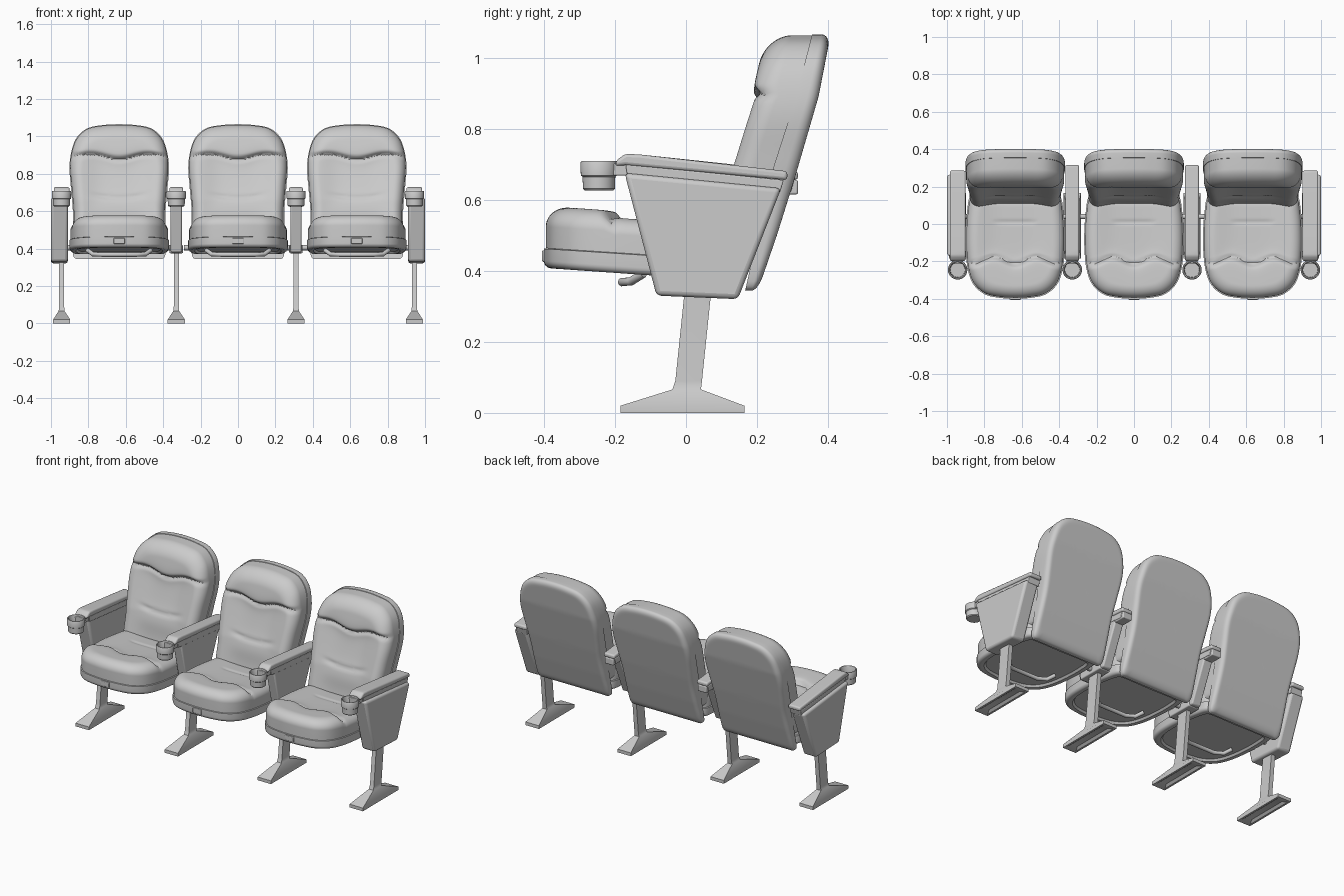
import bpy, bmesh
from math import sin, cos, pi, exp, sqrt
from mathutils import Vector

if "Cube" in bpy.data.objects:
    bpy.data.objects.remove(bpy.data.objects["Cube"])


def loft(name, rings, bevel=0):
    """Skin a list of closed rings of 3D points and cap both ends."""
    bm = bmesh.new()
    rows = [[bm.verts.new(p) for p in r] for r in rings]
    n = len(rows[0])
    for a, b in zip(rows, rows[1:]):
        for i in range(n):
            j = (i + 1) % n
            bm.faces.new((a[i], a[j], b[j], b[i]))
    bm.faces.new(rows[0])
    bm.faces.new(rows[-1])
    bmesh.ops.recalc_face_normals(bm, faces=bm.faces)
    me = bpy.data.meshes.new(name)
    bm.to_mesh(me)
    bm.free()
    ob = bpy.data.objects.new(name, me)
    bpy.context.collection.objects.link(ob)
    if bevel:
        m = ob.modifiers.new("bevel", 'BEVEL')
        m.width, m.segments = bevel, 3
    return ob


def prism(name, profile, x0, x1, bevel=0):
    """Extrude a (y, z) side profile along x."""
    return loft(name, [[(x, y, z) for y, z in profile] for x in (x0, x1)], bevel)


def box(name, x0, x1, y0, y1, z0, z1, bevel=0):
    return prism(name, [(y0, z0), (y1, z0), (y1, z1), (y0, z1)], x0, x1, bevel)


def lathe(name, profile, cx, cy, n=40):
    return loft(name, [[(cx + r * cos(2 * pi * i / n), cy + r * sin(2 * pi * i / n), z)
                        for i in range(n)] for r, z in profile])


def interp(table, v):
    for (a, fa), (b, fb) in zip(table, table[1:]):
        if v <= b:
            return fa + (fb - fa) * (v - a) / (b - a)
    return table[-1][1]


def gauss(d, w):
    return exp(-(d / w) ** 2)


def step(v, w):
    return 1 / (1 + exp(max(-50, min(50, -v / w))))


def outline(half, per=7):
    """Smooth closed outline from a half profile mirrored in u."""
    p = [Vector(q) for q in half] + [Vector((-u, v)) for u, v in half[-2:0:-1]]
    n, out = len(p), []
    for i in range(n):
        a, b, c, d = p[i - 1], p[i], p[(i + 1) % n], p[(i + 2) % n]
        m0, m1 = (c - a).normalized(), (d - b).normalized()
        L = (c - b).length
        for k in range(per):
            t = k / per
            out.append(b * (2*t**3 - 3*t*t + 1) + m0 * L * (t**3 - 2*t*t + t)
                       + c * (3*t*t - 2*t**3) + m1 * L * (t**3 - t*t))
    return out


def roundness(t, t0, wall):
    s = max(0, (t - t0) / (1 - t0))
    return wall + (1 - wall) * sqrt(max(0, 1 - s * s))


def shell(name, loop, centre, front, back, place, nf=44, nb=12, scale=1):
    """Padded body: concentric rings of the outline, lifted by front/back functions."""
    c, rings = Vector(centre), []
    for fn, n in ((front, nf), (back, nb)):
        side = []
        for i in range(n + 1):
            t = max(0.01, sin(pi / 2 * i / n))
            ring = []
            for q in loop:
                u, v = c + (q - c) * t * scale
                ring.append(place(u, v, fn(u, v, t)))
            side.append(ring)
        rings += side if fn is front else side[::-1]
    return loft(name, rings)


# ---- backrest surfaces (u = x, v = z) ----
SEAM = [(.3, .155), (.35, .168), (.66, .236), (.89, .31), (1.07, .356)]
THICK = [(.34, .035), (.5, .055), (.66, .07), (.89, .063), (1.07, .052)]
BACK = outline([(0, 1.065), (.09, 1.06), (.17, 1.043), (.225, .997), (.253, .93), (.266, .84),
                (.258, .72), (.248, .6), (.248, .47), (.247, .37), (.235, .347), (.2, .345), (0, .345)])
PAD = outline([(0, 1.062), (.09, 1.057), (.168, 1.04), (.222, .994), (.25, .93), (.262, .84),
               (.253, .72), (.243, .6), (.243, .5), (.235, .45), (.2, .44), (0, .44)])


def pad_front(x, z, t):
    d = z - (.888 + .022 * cos(x * 22 + pi) * .5 + .25 * x * x)
    th = .118 + .01 * step(d, .006) - .016 * gauss(d, .012)
    th -= .026 * exp(-(x / .17) ** 4) * step(-d, .02)
    th -= .007 * gauss(z - .672 - .9 * x * x, .012) * exp(-(x / .14) ** 6)
    th += .010 * gauss(z - .62, .07) * exp(-(x / .14) ** 4)
    return interp(SEAM, z) - th * roundness(t, .76, .45)


# ---- seat surfaces (u = x, v = y) ----
SEAT = outline([(0, -.4), (.09, -.394), (.165, -.375), (.222, -.325), (.252, -.25), (.265, -.14),
                (.265, -.02), (.255, .09), (.245, .14), (.225, .16), (0, .16)])


def seat_seam(y):
    return .44 - .065 * y


def seat_top(x, y, t):
    d = y + .205 + .018 * cos(x * 28) - .01
    th = .098 + .018 * step(-d, .008) - .014 * gauss(d, .012)
    th -= .016 * exp(-(x / .17) ** 4) * step(d, .02)
    th -= .005 * gauss(y - .01, .01) * exp(-(x / .11) ** 8)
    return seat_seam(y) + th * roundness(t, .76, .5)


def pan_bottom(x, y, t):
    flat = .38 - .07 * y
    return flat + (.012 if t < .85 else 0) + .02 * (1 - roundness(t, .93, 0))


for cx in (-.635, 0, .635):
    vert = lambda u, v, w: (cx + u, w, v)
    horiz = lambda u, v, w: (cx + u, v, w)
    # backrest
    shell("back_shell", BACK, (0, .72), lambda x, z, t: interp(SEAM, z),
          lambda x, z, t: interp(SEAM, z) + interp(THICK, z) * roundness(t, .9, .5),
          vert, nf=8, nb=24)
    shell("back_cushion", PAD, (0, .75), pad_front,
          lambda x, z, t: interp(SEAM, z) + .003, vert)
    # seat
    shell("seat_cushion", SEAT, (0, -.12), seat_top,
          lambda x, y, t: seat_seam(y) - .002, horiz, scale=.98)
    shell("seat_pan", SEAT, (0, -.12), lambda x, y, t: seat_seam(y) - .004 * step(t - .98, .004),
          pan_bottom, horiz, nf=10, nb=24)
    box("seat_latch", cx - .03, cx + .03, -.405, -.36, .425, .457, .004)
    # handle under the seat
    cu = bpy.data.curves.new("under_handle", 'CURVE')
    cu.dimensions, cu.bevel_depth, cu.bevel_resolution = '3D', .012, 3
    pts = [(-.17, -.12, .392), (-.14, -.155, .37), (-.09, -.18, .368),
           (.09, -.18, .368), (.14, -.155, .37), (.17, -.12, .392)]
    sp = cu.splines.new('POLY')
    sp.points.add(len(pts) - 1)
    for p, q in zip(sp.points, pts):
        p.co = (cx + q[0], q[1], q[2], 1)
    cu.use_fill_caps = True
    bpy.context.collection.objects.link(bpy.data.objects.new("under_handle", cu))
    # pivot rod
    loft("pivot_rod", [[(cx + x, .04 + .014 * cos(a * pi / 8), .405 + .014 * sin(a * pi / 8))
                        for a in range(16)] for x in (-.29, .29)])

for cx in (-.943, -.33, .31, .943):
    end = abs(cx) > .5
    sgn = 1 if cx > 0 else -1
    # leg with flared foot, hollow below
    rect = lambda hx, y0, y1, z: [(cx - hx, y0, z), (cx + hx, y0, z), (cx + hx, y1, z), (cx - hx, y1, z)]
    loft("leg", [rect(.02, -.14, .12, .012), rect(.034, -.17, .15, 0), rect(.046, -.185, .165, 0),
                 rect(.046, -.185, .165, .02), rect(.016, -.038, .042, .066),
                 rect(.0135, -.03, .045, .09), rect(.0135, .004, .079, .42)])
    # side panel
    if end:
        inner, outer = sgn * .91, sgn * 1.0
        prism("side_panel", [(-.173, .675), (.268, .632), (.146, .32), (-.083, .33)],
              inner, outer, .014)
    else:
        prism("middle_panel", [(-.13, .67), (.25, .635), (.14, .38), (-.06, .38)],
              cx - .03, cx + .03, .008)
        box("panel_foot", cx - .036, cx + .036, -.05, .12, .375, .42, .006)
        box("rear_bracket", cx - .03, cx + .03, .24, .315, .615, .655, .005)
    # armrest: lower rail and upper pad
    back = .285 if end else .315
    hw = .042 if end else .037
    prism("arm_rail", [(-.17, .70), (back - .01, .655), (back - .02, .621), (-.165, .664)],
          cx - hw + .004, cx + hw - .004, .004)
    prism("arm_pad", [(-.2, .695), (-.195, .712), (-.17, .729), (-.13, .727), (back, .68),
                      (back, .655), (-.17, .697)], cx - hw, cx + hw, .009)
    # cup holder
    lathe("cup_holder", [(.001, .626), (.040, .626), (.045, .631), (.046, .664), (.051, .668),
                         (.052, .704), (.049, .709), (.044, .709), (.041, .704), (.039, .645),
                         (.001, .645)], cx, -.245)
    box("cup_neck", cx - .03, cx + .03, -.215, -.15, .668, .702, .004)

bpy.ops.object.select_all(action='DESELECT')
for ob in bpy.context.scene.objects:
    if ob.type == 'MESH':
        ob.select_set(True)
        bpy.context.view_layer.objects.active = ob
bpy.ops.object.shade_smooth_by_angle(angle=0.7)
